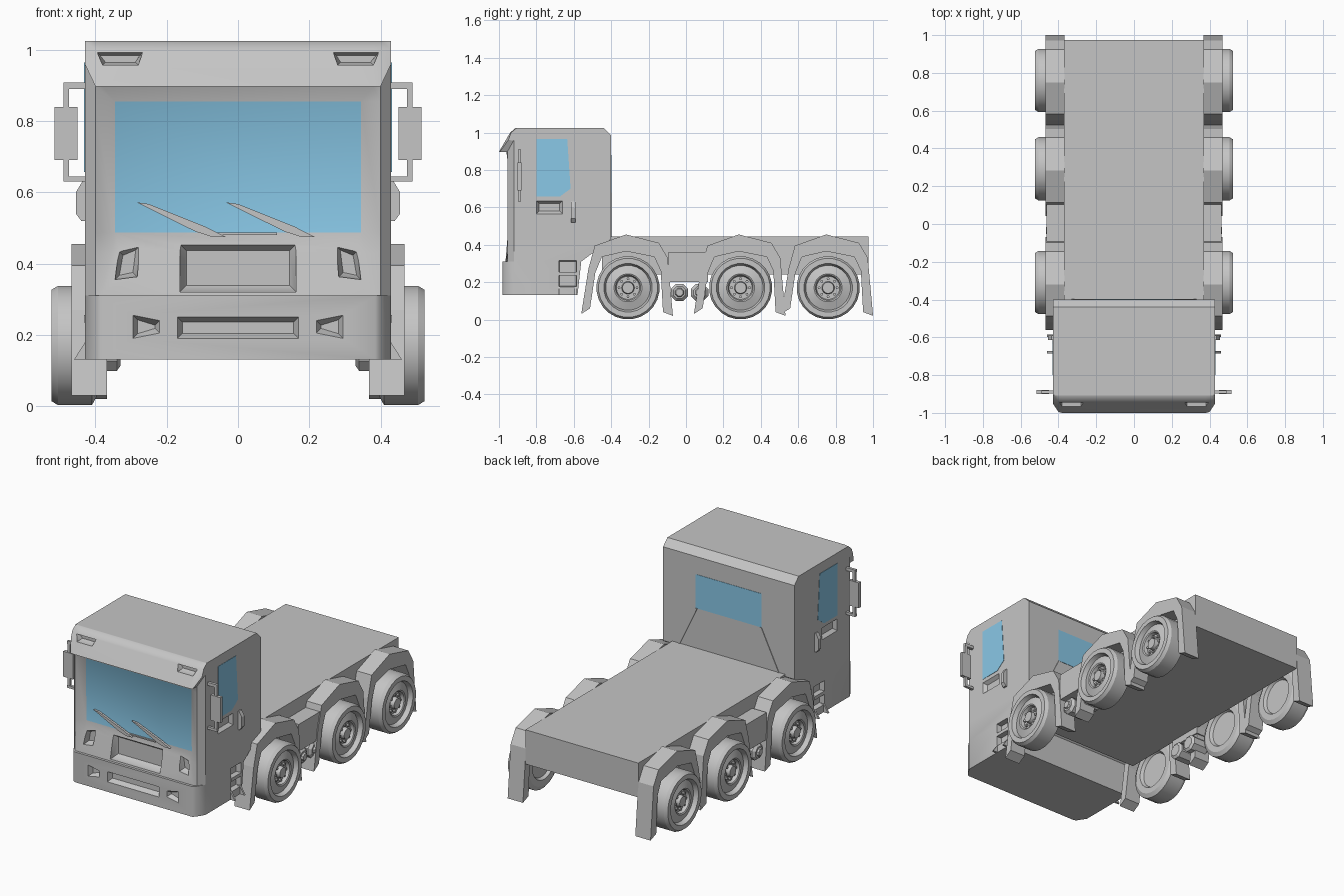
import bpy, bmesh
from math import sin, cos, tau

cube = bpy.data.objects.get("Cube")
if cube:
    bpy.data.objects.remove(cube)


def material(name, rgb):
    mat = bpy.data.materials.new(name)
    mat.use_nodes = True
    mat.diffuse_color = (*rgb, 1)
    mat.node_tree.nodes["Principled BSDF"].inputs["Base Color"].default_value = (*rgb, 1)
    return mat


grey = material("body grey", (0.56, 0.56, 0.56))
blue = material("window blue", (0.26, 0.6, 0.83))


def add_loft(bm, rings):
    """Skin a list of equal rings and cap both ends."""
    loops = [[bm.verts.new(p) for p in ring] for ring in rings]
    n = len(loops[0])
    for a, b in zip(loops, loops[1:]):
        for i in range(n):
            j = (i + 1) % n
            bm.faces.new((a[i], a[j], b[j], b[i]))
    bm.faces.new(loops[0][::-1])
    bm.faces.new(loops[-1])


def build(name, lofts, mat=grey):
    bm = bmesh.new()
    for rings in lofts:
        add_loft(bm, rings)
    bmesh.ops.remove_doubles(bm, verts=bm.verts, dist=1e-5)
    bmesh.ops.recalc_face_normals(bm, faces=bm.faces)
    mesh = bpy.data.meshes.new(name)
    bm.to_mesh(mesh)
    bm.free()
    mesh.materials.append(mat)
    obj = bpy.data.objects.new(name, mesh)
    bpy.context.collection.objects.link(obj)
    return obj


def smooth(obj, angle):
    bpy.ops.object.select_all(action="DESELECT")
    obj.select_set(True)
    bpy.context.view_layer.objects.active = obj
    bpy.ops.object.shade_smooth_by_angle(angle=angle)


def box(x0, x1, y0, y1, z0, z1):
    return [[(x0, y0, z), (x1, y0, z), (x1, y1, z), (x0, y1, z)] for z in (z0, z1)]


def prism_x(points, x0, x1):
    return [[(x, y, z) for y, z in points] for x in (x0, x1)]


def prism_y(points, y0, y1, s=1):
    return [[(s * x, y, z) for x, z in points] for y in (y0, y1)]


def rect(u0, u1, v0, v1):
    return [(u0, v0), (u1, v0), (u1, v1), (u0, v1)]


def shrink(points, margin):
    """Move each corner towards the middle by the margin on both axes."""
    cu = sum(p[0] for p in points) / len(points)
    cv = sum(p[1] for p in points) / len(points)
    return [(u - margin * (1 if u > cu else -1), v - margin * (1 if v > cv else -1))
            for u, v in points]


def front_recess(points, y, depth, margin, s=1):
    inner = shrink(points, margin)
    return [prism_y(points, y - 0.06, y, s)[0], prism_y(points, y, y, s)[0],
            prism_y(inner, y + depth, y, s)[0]]


def side_recess(points, depth, margin, s):
    inner = shrink(points, margin)
    return [prism_x(points, s * 0.47, 0)[0], prism_x(points, s * 0.43, 0)[0],
            prism_x(inner, s * (0.43 - depth), 0)[0]]


def cab_ring(z, yb, zb, y1, z1, y2, x3, y3):
    half = [(0.43, yb, zb), (0.43, y1, z1), (0.40, y2, z), (x3, y3, z)]
    return half + [(-x, y, h) for x, y, h in reversed(half)]


# Cab: bumper, sloped front panel, sunken windshield, visor and roof in one shell
cab = build("cab", [[
    cab_ring(0.131, -0.58, 0.131, -0.92, 0.131, -0.968, 0.385, -0.98),
    cab_ring(0.31, -0.56, 0.31, -0.92, 0.31, -0.968, 0.385, -0.98),
    cab_ring(0.31, -0.56, 0.31, -0.92, 0.31, -0.955, 0.385, -0.965),
    cab_ring(0.43, -0.40, 0.43, -0.92, 0.43, -0.955, 0.357, -0.938),
    cab_ring(0.487, -0.40, 0.487, -0.92, 0.487, -0.955, 0.345, -0.925),
    cab_ring(0.855, -0.40, 0.855, -0.92, 0.855, -0.955, 0.345, -0.93),
    cab_ring(0.897, -0.40, 0.897, -0.92, 0.96, -0.955, 0.38, -0.96),
    cab_ring(0.897, -0.40, 0.897, -0.95, 0.96, -0.995, 0.38, -1.0),
    cab_ring(1.0, -0.40, 0.985, -0.935, 1.0, -0.94, 0.38, -0.94),
    cab_ring(1.025, -0.44, 1.025, -0.905, 1.025, -0.91, 0.38, -0.91),
]])

# Recesses: grilles, headlights, fog lights, visor lights, door pockets, steps
cuts = [front_recess(rect(-0.163, 0.163, 0.32, 0.455), -0.937, 0.025, 0.018),
        front_recess(rect(-0.17, 0.17, 0.19, 0.25), -0.98, 0.03, 0.014)]
headlight = [(0.283, 0.363), (0.345, 0.355), (0.335, 0.435), (0.275, 0.45)]
fog_light = [(0.22, 0.205), (0.295, 0.19), (0.295, 0.255), (0.22, 0.24)]
visor_light = [(0.28, 0.957), (0.38, 0.957), (0.395, 0.992), (0.268, 0.992)]
for s in (1, -1):
    cuts += [front_recess(headlight, -0.943, 0.025, 0.012, s),
             front_recess(fog_light, -0.98, 0.025, 0.013, s),
             front_recess(visor_light, -0.945, 0.02, 0.008, s),
             side_recess(rect(-0.80, -0.66, 0.565, 0.635), 0.02, 0.015, s),
             side_recess(rect(-0.68, -0.585, 0.175, 0.315), 0.03, 0.004, s)]
cutter = build("recess_cutter", cuts)
cutter.hide_render = True
cut = cab.modifiers.new("recesses", "BOOLEAN")
cut.operation, cut.solver, cut.object = "DIFFERENCE", "EXACT", cutter
graph = bpy.context.evaluated_depsgraph_get()
carved = bpy.data.meshes.new_from_object(cab.evaluated_get(graph))
cab.modifiers.clear()
cab.data = carved
bpy.data.objects.remove(cutter)

# Windshield: the sunken front faces of the cab
carved.materials.clear()
carved.materials.append(grey)
carved.materials.append(blue)
for face in carved.polygons:
    c = face.center
    is_glass = abs(c.x) < 0.34 and 0.49 < c.z < 0.85 and c.y < -0.9 and face.normal.y < -0.9
    face.material_index = 1 if is_glass else 0
smooth(cab, 0.7)

# Other windows
build("rear_window", [box(-0.215, 0.215, -0.402, -0.398, 0.68, 0.88)], blue)
door_glass = [(-0.80, 0.657), (-0.675, 0.657), (-0.617, 0.70), (-0.635, 0.965), (-0.80, 0.965)]

# Wipers
blade = [(-0.285, 0.572), (-0.25, 0.567), (-0.09, 0.503), (-0.035, 0.475), (-0.07, 0.474), (-0.12, 0.49)]
build("wipers", [prism_y([(x + shift, z) for x, z in blade], -0.945, -0.932)
                 for shift in (0, 0.25)] + [box(-0.07, 0.11, -0.935, -0.92, 0.48, 0.487)])

# Load bed
build("bed", [box(-0.37, 0.37, -0.45, 0.975, 0.24, 0.443)])

# Outline of a wheel arch with its mud flaps, relative to the wheel centre
arch = [(-0.25, 0.03), (-0.212, 0.27), (-0.178, 0.395), (-0.01, 0.455), (0.165, 0.41),
        (0.212, 0.33), (0.24, 0.02), (0.187, 0.04), (0.175, 0.26), (0.14, 0.335),
        (-0.01, 0.365), (-0.14, 0.335), (-0.175, 0.25), (-0.203, 0.06)]
# Wheel half-section: distance from the middle of the truck, radius
tyre = [(0.415, 0.02), (0.415, 0.10), (0.397, 0.11), (0.397, 0.145), (0.41, 0.169),
        (0.505, 0.169), (0.523, 0.158), (0.523, 0.13), (0.497, 0.12), (0.512, 0.075),
        (0.508, 0.068), (0.488, 0.062), (0.488, 0.034), (0.512, 0.03), (0.512, 0.012)]
handle = [(0.425, 0.63), (0.437, 0.63), (0.455, 0.60), (0.455, 0.54), (0.44, 0.52), (0.425, 0.52)]
bracket = [(0.40, 0.131), (0.46, 0.131), (0.43, 0.178), (0.40, 0.178)]


def lathe_x(profile, y, z, s, sides):
    return [[(s * x, y + r * sin(tau * (i + 0.5) / sides), z + r * cos(tau * (i + 0.5) / sides))
             for i in range(sides)] for x, r in profile]


for s, side in ((1, "left"), (-1, "right")):
    build(side + "_window", [prism_x(door_glass, s * 0.427, s * 0.432)], blue)
    build(side + "_door_handle", [prism_y(handle, -0.615, -0.59, s)])
    # Step: two thin brackets and the treads
    build(side + "_steps", [prism_y(bracket, y, y + 0.012, s) for y in (-0.685, -0.597)]
          + [box(s * 0.39, s * 0.432, -0.68, -0.585, 0.235, 0.255)])
    # Mirror: bracket and plate
    build(side + "_mirror", [
        box(s * 0.42, s * 0.49, -0.898, -0.882, 0.89, 0.908),
        box(s * 0.42, s * 0.49, -0.898, -0.882, 0.63, 0.645),
        box(s * 0.474, s * 0.49, -0.897, -0.883, 0.635, 0.90),
        box(s * 0.45, s * 0.515, -0.90, -0.88, 0.69, 0.84)])
    # Thin strut on the back wall
    strut = [(0.205, 0.68), (0.215, 0.68), (0.33, 0.443), (0.318, 0.443)]
    build(side + "_rear_strut", [prism_y(strut, -0.405, -0.396, s)])
    # Side box and air tanks between the axles
    build(side + "_side_box", [box(s * 0.36, s * 0.463, -0.093, 0.117, 0.2, 0.36)])
    tank = [(0.33, 0.035), (0.34, 0.05), (0.44, 0.05), (0.455, 0.035), (0.455, 0.025), (0.465, 0.02)]
    build(side + "_tanks", [lathe_x(tank, y, 0.145, s, 8) for y in (-0.035, 0.073)])
    # Wheels, hub bolts and arches
    for y, axle in ((-0.31, "front"), (0.292, "middle"), (0.76, "rear")):
        name = f"{side}_{axle}_"
        smooth(build(name + "wheel", [lathe_x(tyre, y, 0.17, s, 24)]), 0.5)
        bolts = [lathe_x([(0.485, 0.008), (0.50, 0.008)], y + 0.048 * cos(tau * k / 8),
                         0.17 + 0.048 * sin(tau * k / 8), s, 6) for k in range(8)]
        build(name + "bolts", bolts)
        build(name + "arch", [prism_x([(y + u, v) for u, v in arch], s * 0.368, s * 0.468)])
